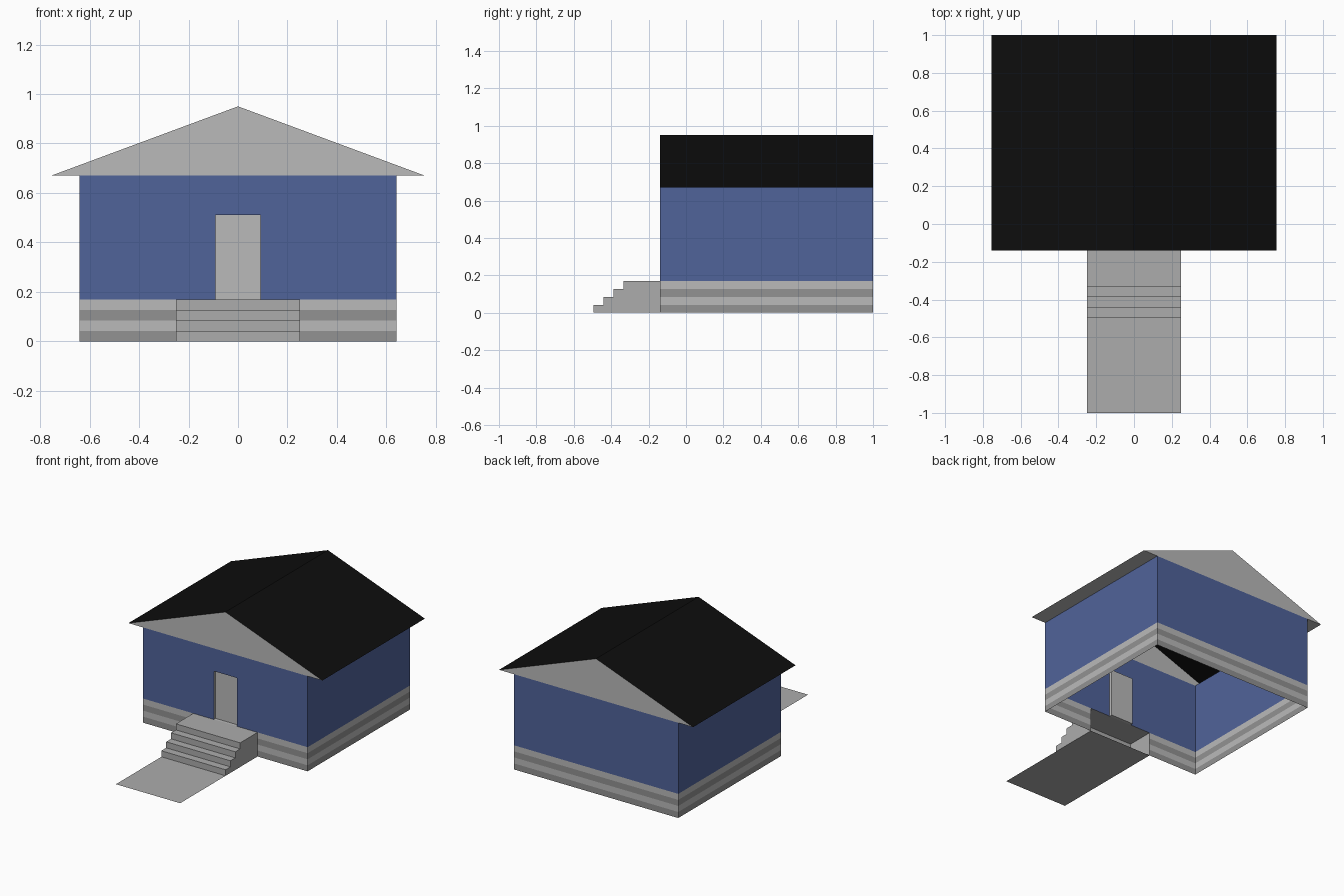
import bpy, bmesh
from mathutils import Vector

if "Cube" in bpy.data.objects:
    bpy.data.objects.remove(bpy.data.objects["Cube"])

W, F, B = 0.64, -0.14, 1.0         # wall half width, front y, back y
EAVE, RIDGE, OVER = 0.67, 0.95, 0.755
BASE, STEP_W = 0.17, 0.25
DOOR_W, DOOR_TOP, RECESS = 0.09, 0.51, 0.02


def material(name, rgb):
    m = bpy.data.materials.new(name)
    lin = [(c / 255 / 12.92) if c < 11 else ((c / 255 + 0.055) / 1.055) ** 2.4 for c in rgb]
    m.diffuse_color = (*lin, 1)
    m.use_nodes = True
    m.node_tree.nodes["Principled BSDF"].inputs["Base Color"].default_value = m.diffuse_color
    return m


BLUE = material("blue_paint", (80, 99, 154))
BLACK = material("black_roofing", (13, 13, 13))
LIGHT = material("light_grey", (186, 186, 186))
DARK = material("dark_grey", (146, 146, 146))
STONE = material("stone_grey", (172, 172, 172))


def build(name, faces, mat):
    """Make one object from a list of polygons, welding shared corners."""
    bm = bmesh.new()
    for f in faces:
        bm.faces.new([bm.verts.new(p) for p in f])
    bmesh.ops.remove_doubles(bm, verts=bm.verts[:], dist=1e-5)
    me = bpy.data.meshes.new(name)
    bm.to_mesh(me)
    bm.free()
    me.materials.append(mat)
    ob = bpy.data.objects.new(name, me)
    bpy.context.collection.objects.link(ob)
    return ob


def sweep(path, offset):
    """Quads made by dragging an open path along an offset."""
    pts = [Vector(p) for p in path]
    o = Vector(offset)
    return [(a, b, b + o, a + o) for a, b in zip(pts, pts[1:])]


def around(gap, z):
    """Wall outline at height z, open at the front between -gap and gap."""
    return [(gap, F, z), (W, F, z), (W, B, z), (-W, B, z), (-W, F, z), (-gap, F, z)]


# Striped base, open behind the steps
h = BASE / 4
for i in range(4):
    build(f"base_band_{i + 1}", sweep(around(STEP_W, i * h), (0, 0, h)), LIGHT if i % 2 else DARK)

# Blue walls with a doorway
lintel = sweep([(-DOOR_W, F, DOOR_TOP), (DOOR_W, F, DOOR_TOP)], (0, 0, EAVE - DOOR_TOP))
build("walls", sweep(around(DOOR_W, BASE), (0, 0, EAVE - BASE)) + lintel, BLUE)

# Recessed door and its frame
opening = [(-DOOR_W, F, BASE), (-DOOR_W, F, DOOR_TOP), (DOOR_W, F, DOOR_TOP),
           (DOOR_W, F, BASE), (-DOOR_W, F, BASE)]
build("door_frame", sweep(opening, (0, RECESS, 0)), LIGHT)
build("door", sweep([(-DOOR_W, F + RECESS, BASE), (DOOR_W, F + RECESS, BASE)],
                    (0, 0, DOOR_TOP - BASE)), LIGHT)

# Roof slopes, gables and eave undersides
slope = [(OVER, F, EAVE), (0, F, RIDGE), (-OVER, F, EAVE)]
build("roof", [f[::-1] for f in sweep(slope, (0, B - F, 0))], BLACK)
build("front_gable", [slope[::-1]], LIGHT)
build("back_gable", [[(x, B, z) for x, y, z in slope]], LIGHT)
for name, a, b in (("right_soffit", W, OVER), ("left_soffit", -OVER, -W)):
    build(name, [[(a, F, EAVE), (a, B, EAVE), (b, B, EAVE), (b, F, EAVE)]], LIGHT)

# Hollow front steps: zigzag profile swept across, with closed sides
profile = []
for i in range(4):
    y = -0.495 + i * 0.054
    profile += [(-STEP_W, y, i * h), (-STEP_W, y, (i + 1) * h)]
profile.append((-STEP_W, F, BASE))
left = profile + [(-STEP_W, F, 0)]
right = [(STEP_W, y, z) for x, y, z in left]
treads = [f[::-1] for f in sweep(profile, (2 * STEP_W, 0, 0))]
build("front_steps", treads + [left[::-1], right], STONE).data.validate()
for me in [bpy.data.objects["front_steps"].data]:
    bm = bmesh.new()
    bm.from_mesh(me)
    bmesh.ops.recalc_face_normals(bm, faces=bm.faces[:])
    bm.to_mesh(me)
    bm.free()

# Flat path running under the steps
build("walkway", [[(-STEP_W, -1, 0), (STEP_W, -1, 0), (STEP_W, F, 0), (-STEP_W, F, 0)]], STONE)
